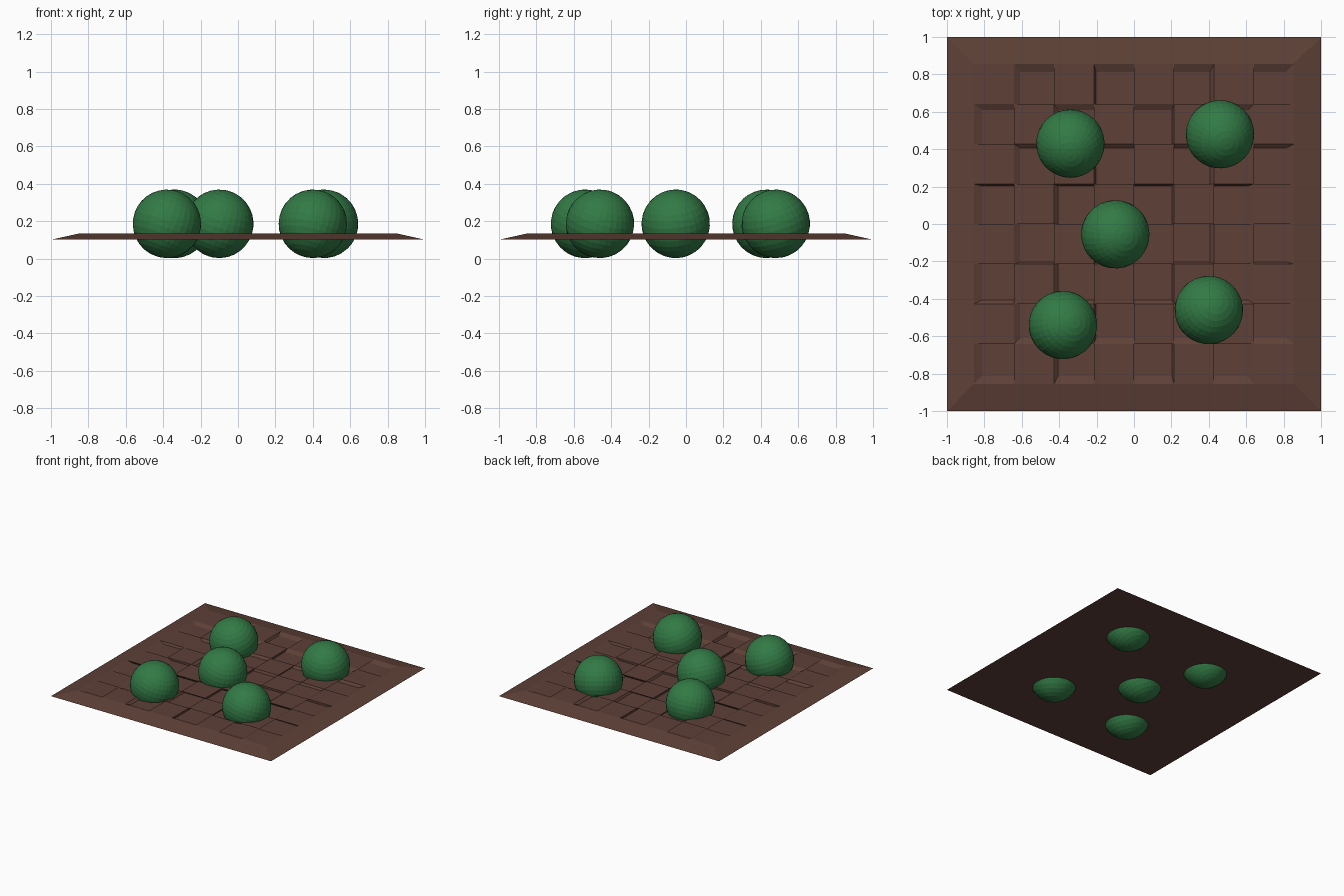
import bpy, bmesh, math
from mathutils import Vector

if "Cube" in bpy.data.objects:
    bpy.data.objects.remove(bpy.data.objects["Cube"])


def make_material(name, rgb):
    m = bpy.data.materials.new(name)
    m.diffuse_color = (*rgb, 1)
    m.use_nodes = True
    m.node_tree.nodes["Principled BSDF"].inputs["Base Color"].default_value = m.diffuse_color
    return m


brown = make_material("soil_brown", (0.112, 0.052, 0.038))
green = make_material("leaf_green", (0.032, 0.195, 0.06))

BASE, TOP, DEPTH = 0.101, 0.133, 0.016
INNER, CELLS, SHRINK = 0.855, 8, 0.95


def add_object(name, bm, mat):
    mesh = bpy.data.meshes.new(name)
    bm.to_mesh(mesh)
    bm.free()
    mesh.materials.append(mat)
    obj = bpy.data.objects.new(name, mesh)
    bpy.context.collection.objects.link(obj)
    return obj


# Ground slab: bevelled rim, flat underside, checkerboard of sunken cells
bm = bmesh.new()
step = 2 * INNER / CELLS
grid = [[bm.verts.new((-INNER + i * step, -INNER + j * step, TOP))
         for j in range(CELLS + 1)] for i in range(CELLS + 1)]
for i in range(CELLS):
    for j in range(CELLS):
        ring = [grid[i][j], grid[i + 1][j], grid[i + 1][j + 1], grid[i][j + 1]]
        if (i + j) % 2:
            bm.faces.new(ring)
            continue
        # the sunken floor is drawn in towards the middle of the slab
        floor = [bm.verts.new((v.co.x * SHRINK, v.co.y * SHRINK, TOP - DEPTH))
                 for v in ring]
        bm.faces.new(floor)
        for k in range(4):
            n = (k + 1) % 4
            bm.faces.new((ring[k], ring[n], floor[n], floor[k]))

# sloping rim and underside
outer = [bm.verts.new((x, y, BASE)) for x, y in ((-1, -1), (1, -1), (1, 1), (-1, 1))]
edges = [[grid[k][0] for k in range(CELLS + 1)],
         [grid[CELLS][k] for k in range(CELLS + 1)],
         [grid[CELLS - k][CELLS] for k in range(CELLS + 1)],
         [grid[0][CELLS - k] for k in range(CELLS + 1)]]
for k in range(4):
    bm.faces.new([outer[k], outer[(k + 1) % 4]] + edges[k][::-1])
bm.faces.new(outer[::-1])
add_object("ground_slab", bm, brown)

# Round bushes set into the ground, each turned a little differently
bushes = [(-0.34, 0.43), (0.46, 0.48), (-0.10, -0.055), (-0.38, -0.54), (0.40, -0.46)]
for n, (x, y) in enumerate(bushes):
    bm = bmesh.new()
    bmesh.ops.create_uvsphere(bm, u_segments=32, v_segments=16, radius=0.183)
    bush = add_object(f"bush_{n + 1}", bm, green)
    bush.location = (x, y, 0.186)
    bush.rotation_euler = (math.radians(20), 0, math.radians(35 * n))
